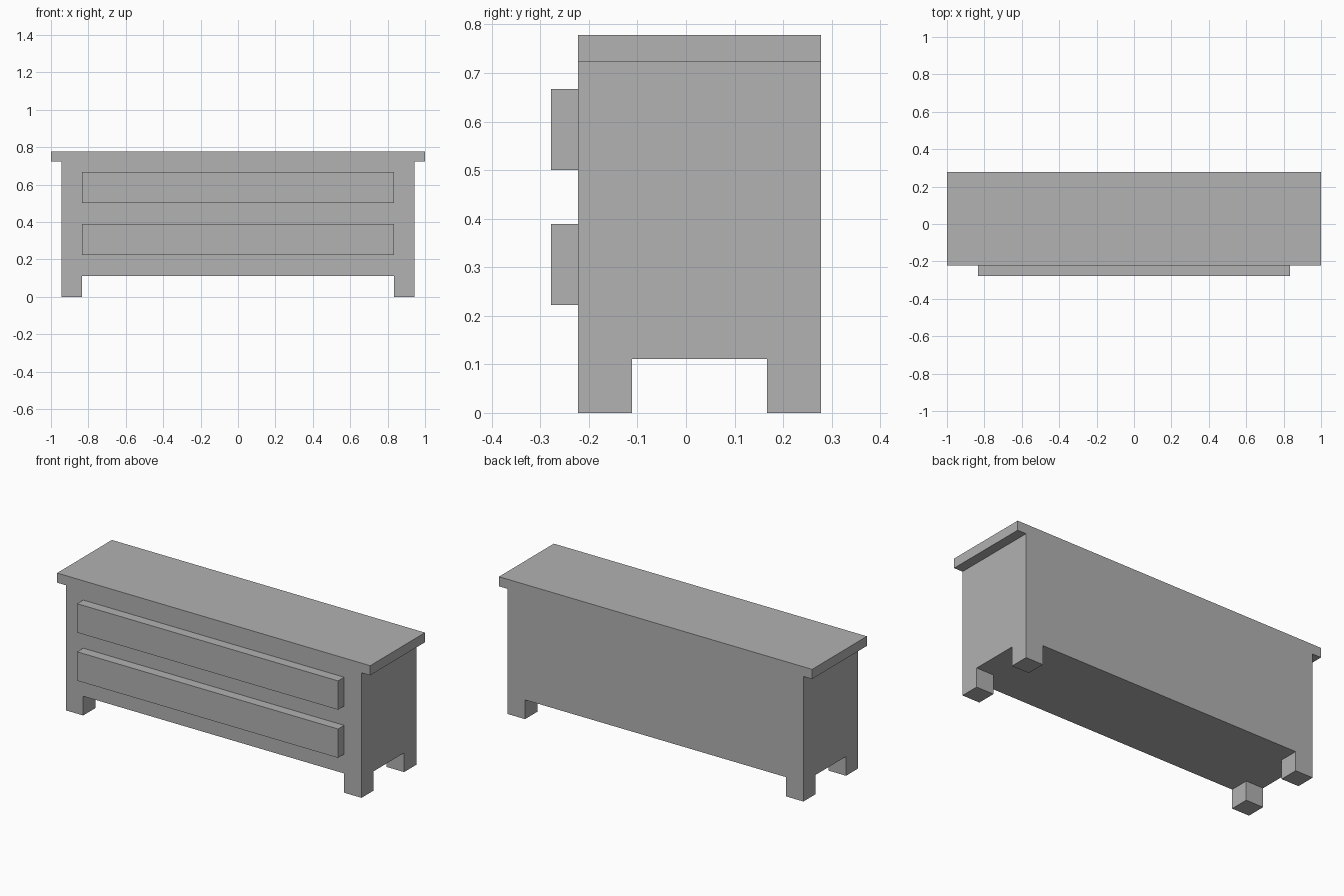
import bpy
from mathutils import Vector

default_cube = bpy.data.objects.get("Cube")
if default_cube:
    bpy.data.objects.remove(default_cube, do_unlink=True)

U = 1 / 18  # design module: every dimension is a multiple of this

grey = bpy.data.materials.new("plain grey")
grey.use_nodes = True
colour = (0.445, 0.445, 0.445, 1)
grey.diffuse_color = colour
grey.node_tree.nodes["Principled BSDF"].inputs["Base Color"].default_value = colour


def box(name, low, high):
    """Flat-sided box between two corners given in modules."""
    low, high = Vector(low) * U, Vector(high) * U
    bpy.ops.mesh.primitive_cube_add(size=1)
    obj = bpy.context.object
    obj.name = obj.data.name = name
    for v in obj.data.vertices:
        v.co = [low[i] if v.co[i] < 0 else high[i] for i in range(3)]
    obj.data.materials.append(grey)
    return obj


FRONT, BACK = -4, 5

# Cabinet body and overhanging top board
box("cabinet_body", (-17, FRONT, 2), (17, BACK, 13))
box("top_board", (-18, FRONT, 13), (18, BACK, 14))

# Four square feet, flush with the body corners
for side, x in (("right", -17), ("left", 15)):
    for end, y in (("front", FRONT), ("back", BACK - 2)):
        box(f"{end}_{side}_foot", (x, y, 0), (x + 2, y + 2, 2))

# Two protruding drawer fronts
for level, z in (("lower", 4), ("upper", 9)):
    box(f"{level}_drawer_front", (-15, FRONT - 1, z), (15, FRONT, z + 3))
